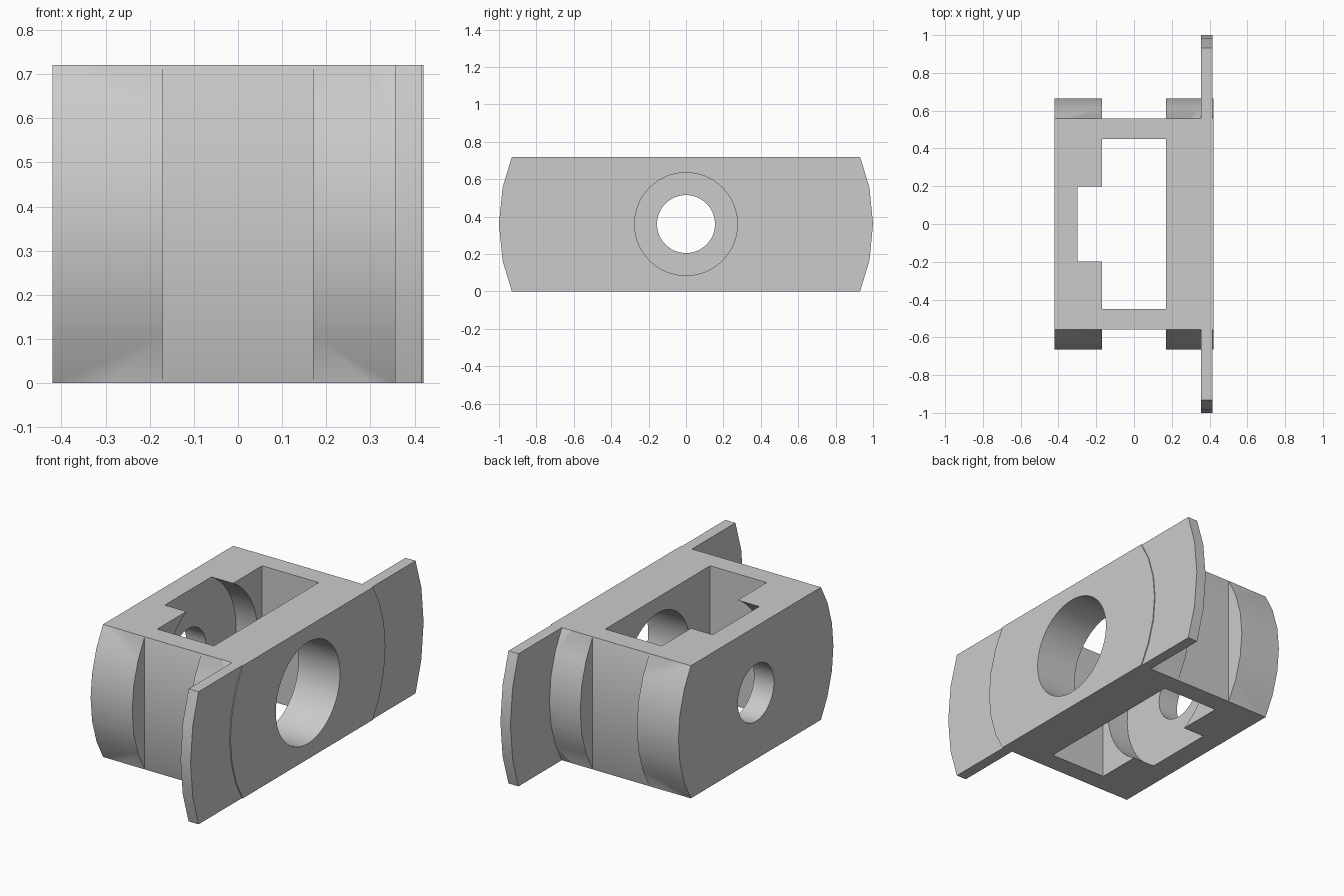
import bpy
import math

cube = bpy.data.objects.get("Cube")
if cube:
    bpy.data.objects.remove(cube, do_unlink=True)

HEIGHT = 0.72
MID = HEIGHT / 2

grey = bpy.data.materials.new("light grey")
grey.use_nodes = True
colour = (0.6, 0.6, 0.6, 1)
grey.diffuse_color = colour
grey.node_tree.nodes["Principled BSDF"].inputs["Base Color"].default_value = colour


def box(name, x0, x1, half_y, z0=0, z1=HEIGHT):
    bpy.ops.mesh.primitive_cube_add(size=1, location=((x0 + x1) / 2, 0, (z0 + z1) / 2))
    ob = bpy.context.object
    ob.name = name
    ob.scale = (x1 - x0, 2 * half_y, z1 - z0)
    bpy.ops.object.transform_apply(location=True, rotation=True, scale=True)
    ob.data.materials.append(grey)
    return ob


def disc(name, x0, x1, radius, sides):
    """Cylinder lying along x at mid height."""
    bpy.ops.mesh.primitive_cylinder_add(
        vertices=sides, radius=radius, depth=x1 - x0,
        location=((x0 + x1) / 2, 0, MID), rotation=(0, math.pi / 2, 0))
    ob = bpy.context.object
    ob.name = name
    bpy.ops.object.transform_apply(location=True, rotation=True, scale=True)
    ob.data.materials.append(grey)
    return ob


def combine(target, tool, operation):
    mod = target.modifiers.new(operation.lower(), "BOOLEAN")
    mod.operation = operation
    mod.solver = "EXACT"
    mod.object = tool
    bpy.context.view_layer.objects.active = target
    bpy.ops.object.modifier_apply(modifier=mod.name)
    bpy.data.objects.remove(tool, do_unlink=True)


def trimmed_disc(name, x0, x1, radius):
    """Disc cut flat at the top and bottom of the housing."""
    ob = disc(name, x0, x1, radius, 32)
    combine(ob, box("trim", x0 - 0.1, x1 + 0.1, 2), "INTERSECT")
    return ob


# Housing: flat-sided core, two round-ended cheeks, and a wide flange
housing = box("bearing_housing", -0.3, 0.3, 0.559)
combine(housing, trimmed_disc("left_cheek", 0.17, 0.42, 0.665), "UNION")
combine(housing, trimmed_disc("right_cheek", -0.42, -0.17, 0.665), "UNION")
combine(housing, trimmed_disc("flange", 0.355, 0.415, 1.0), "UNION")

# Pocket through the height, recess in the right wall, and the two bores
combine(housing, box("pocket", -0.17, 0.17, 0.45, -0.1, HEIGHT + 0.1), "DIFFERENCE")
combine(housing, disc("recess", -0.3, 0.1, 0.412, 64), "DIFFERENCE")
combine(housing, disc("large_bore", 0, 0.6, 0.275, 64), "DIFFERENCE")
combine(housing, disc("small_bore", -0.6, 0, 0.155, 64), "DIFFERENCE")

# Smooth curved walls with crisp edges
bpy.ops.object.select_all(action="DESELECT")
housing.select_set(True)
bpy.context.view_layer.objects.active = housing
bpy.ops.object.shade_smooth_by_angle(angle=math.radians(30))
